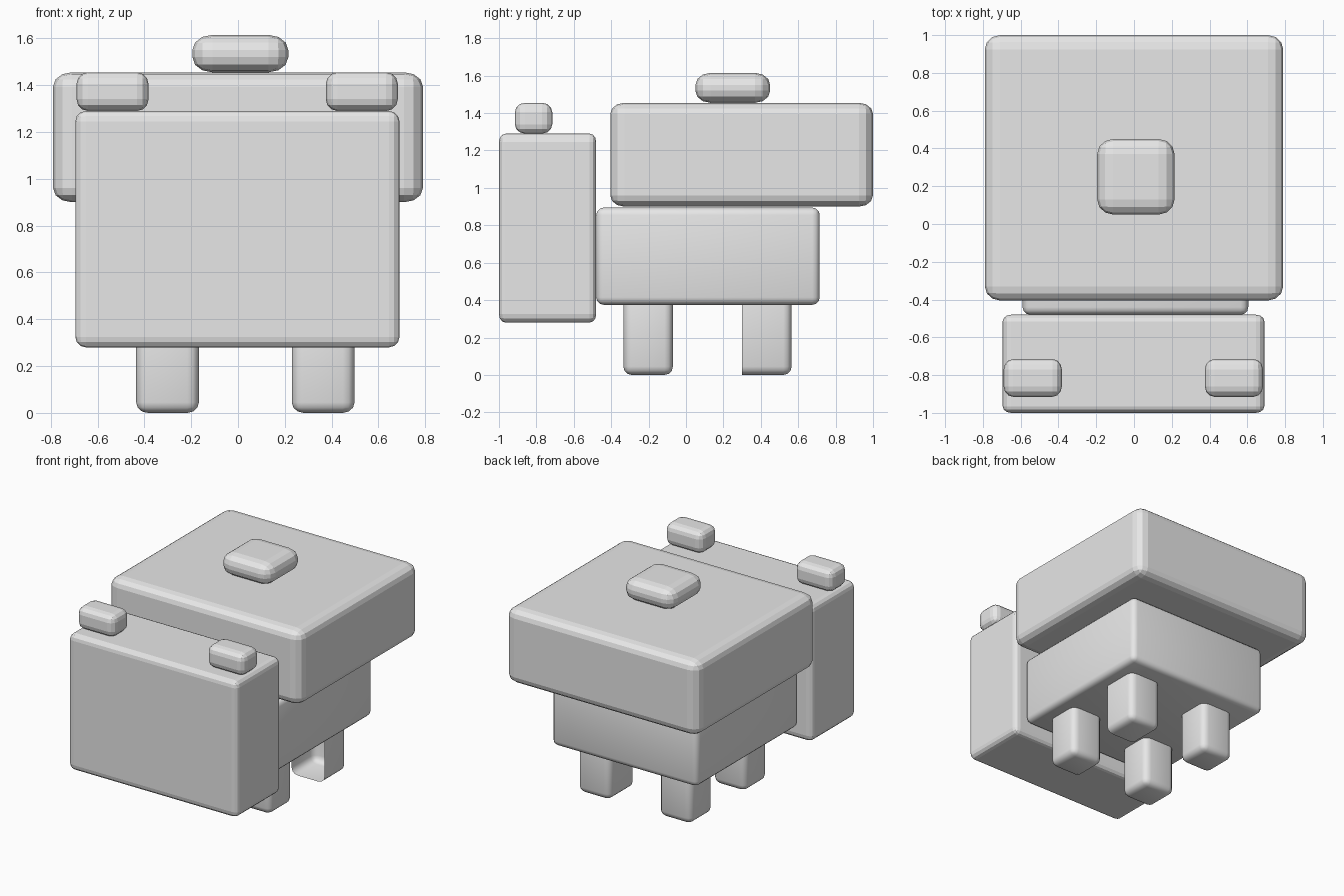
import bpy, bmesh
from mathutils import Vector

old = bpy.data.objects.get("Cube")
if old:
    bpy.data.objects.remove(old, do_unlink=True)

# One plain grey material
GREY = (0.8, 0.8, 0.8, 1)
grey = bpy.data.materials.new("light_grey")
grey.use_nodes = True
grey.diffuse_color = GREY
grey.node_tree.nodes["Principled BSDF"].inputs["Base Color"].default_value = GREY


def rounded_box(name, low, high, radii, smooth=False, open_front=False):
    """Box between two corners, with a rounding radius for each axis."""
    low, high = Vector(low), Vector(high)
    bm = bmesh.new()
    bmesh.ops.create_cube(bm, size=2)
    edges = list(bm.edges)
    if open_front:
        # Leave the rim of the missing front face square
        front = min(bm.faces, key=lambda f: f.calc_center_median().y)
        edges = [e for e in edges if e not in front.edges[:]]
    bmesh.ops.bevel(bm, geom=edges, offset=0.5, segments=3, profile=0.5,
                    affect='EDGES', clamp_overlap=False)
    if open_front:
        gone = [f for f in bm.faces if all(v.co.y < -0.99 for v in f.verts)]
        bmesh.ops.delete(bm, geom=gone, context='FACES')

    # Stretch the middle of the box, keeping the chosen radius at the edges
    half = (high - low) / 2
    for v in bm.verts:
        for i in range(3):
            c = v.co[i]
            rim = 2 * (1 - abs(c)) * radii[i]
            v.co[i] = (half[i] - rim) * (1 if c > 0 else -1)
    for f in bm.faces:
        f.smooth = smooth

    mesh = bpy.data.meshes.new(name)
    bm.to_mesh(mesh)
    bm.free()
    mesh.materials.append(grey)
    obj = bpy.data.objects.new(name, mesh)
    obj.location = (low + high) / 2
    bpy.context.collection.objects.link(obj)
    return obj


# Main masses
rounded_box("head", (-0.695, -1, 0.28), (0.69, -0.48, 1.29), (0.045, 0.035, 0.045))
rounded_box("body", (-0.59, -0.48, 0.375), (0.605, 0.715, 0.895), (0.04, 0.04, 0.04), smooth=True)
rounded_box("shell", (-0.79, -0.405, 0.9), (0.79, 1, 1.455), (0.08, 0.075, 0.06))
rounded_box("shell_knob", (-0.195, 0.05, 1.455), (0.215, 0.45, 1.615), (0.085, 0.08, 0.065))

# Ears on top of the head
for side, x in (("right", -0.69), ("left", 0.375)):
    rounded_box(side + "_ear", (x, -0.915, 1.29), (x + 0.308, -0.715, 1.455), (0.05, 0.055, 0.05))

# Four legs; the left rear one is open at its front
for side, x in (("right", -0.435), ("left", 0.23)):
    for end, y in (("front", -0.335), ("rear", 0.3)):
        rounded_box(f"{side}_{end}_leg", (x, y, 0), (x + 0.268, y + 0.265, 0.5),
                    (0.05, 0.045, 0.045), smooth=True,
                    open_front=(side == "left" and end == "rear"))
